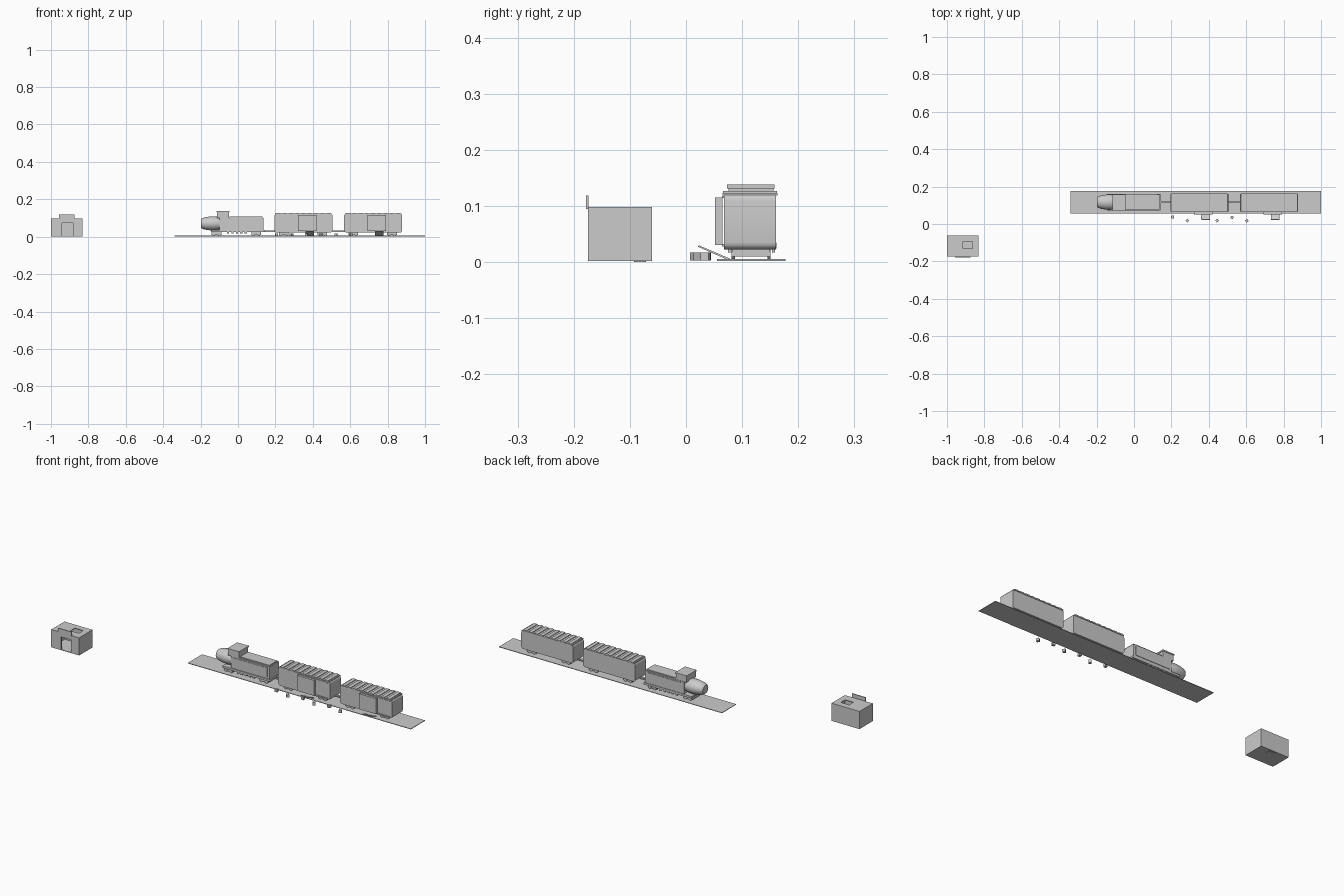
import bpy, bmesh, math
from mathutils import Matrix, Vector

if "Cube" in bpy.data.objects:
    bpy.data.objects.remove(bpy.data.objects["Cube"])

grey = bpy.data.materials.new("plain_grey")
grey.diffuse_color = (0.6, 0.6, 0.6, 1)
grey.use_nodes = True
grey.node_tree.nodes["Principled BSDF"].inputs["Base Color"].default_value = grey.diffuse_color


def finish(name, bm, smooth=False):
    bmesh.ops.recalc_face_normals(bm, faces=bm.faces)
    me = bpy.data.meshes.new(name)
    bm.to_mesh(me)
    bm.free()
    me.materials.append(grey)
    ob = bpy.data.objects.new(name, me)
    bpy.context.collection.objects.link(ob)
    if smooth:
        bpy.ops.object.select_all(action='DESELECT')
        ob.select_set(True)
        bpy.context.view_layer.objects.active = ob
        bpy.ops.object.shade_smooth_by_angle(angle=math.radians(35))
    return ob


def boxes(name, *specs):
    """One object from boxes given as (x0, x1, y0, y1, z0, z1)."""
    bm = bmesh.new()
    for x0, x1, y0, y1, z0, z1 in specs:
        m = Matrix.Translation(((x0 + x1) / 2, (y0 + y1) / 2, (z0 + z1) / 2))
        bmesh.ops.create_cube(bm, size=1, matrix=m @ Matrix.Diagonal((x1 - x0, y1 - y0, z1 - z0, 1)))
    return finish(name, bm)


def extrude_xz(name, pts, y0, y1):
    bm = bmesh.new()
    f = bm.faces.new([bm.verts.new((x, y0, z)) for x, z in pts])
    r = bmesh.ops.extrude_face_region(bm, geom=[f])
    bmesh.ops.translate(bm, vec=(0, y1 - y0, 0), verts=[v for v in r['geom'] if isinstance(v, bmesh.types.BMVert)])
    return finish(name, bm, True)


def rounded(x0, x1, z0, z1, r, n=5):
    pts = []
    for cx, cz, a in ((x1 - r, z1 - r, 0), (x0 + r, z1 - r, 90), (x0 + r, z0 + r, 180), (x1 - r, z0 + r, 270)):
        for i in range(n):
            t = math.radians(a + 90 * i / (n - 1))
            pts.append((cx + r * math.cos(t), cz + r * math.sin(t)))
    return pts


def bogie(name, x):
    # frame with two axles of wheels
    boxes(name + "_frame", (x - 0.026, x + 0.026, 0.082, 0.15, 0.01, 0.024))
    bm = bmesh.new()
    for dx in (-0.015, 0.015):
        for y in (0.084, 0.148):
            m = Matrix.Translation((x + dx, y, 0.0145)) @ Matrix.Rotation(math.pi / 2, 4, 'X')
            bmesh.ops.create_cone(bm, cap_ends=True, segments=16, radius1=0.009, radius2=0.009, depth=0.006, matrix=m)
    finish(name + "_wheels", bm, True)


# platform under the train
boxes("track_bed", (-0.34, 1.0, 0.055, 0.177, 0.0025, 0.0055))

# small hut: walls, open doorway, roof with hatch, sign
X0, X1, Y0, Y1, T = -1.0, -0.832, -0.175, -0.061, 0.005
boxes("hut_floor", (X0, X1, Y0, Y1, 0.002, 0.005), (-0.93, -0.89, -0.093, -0.071, 0, 0.002))
boxes("hut_walls", (X0, X0 + T, Y0, Y1, 0.002, 0.097), (X1 - T, X1, Y0, Y1, 0.002, 0.097),
      (X0, X1, Y1 - T, Y1, 0.002, 0.097), (X0, -0.94, Y0, Y0 + T, 0.002, 0.097),
      (-0.882, X1, Y0, Y0 + T, 0.002, 0.097), (-0.94, -0.882, Y0, Y0 + T, 0.074, 0.097))
boxes("hut_roof", (X0, -0.914, Y0, Y1, 0.094, 0.098), (-0.864, X1, Y0, Y1, 0.094, 0.098),
      (-0.914, -0.864, Y0, -0.132, 0.094, 0.098), (-0.914, -0.864, -0.094, Y1, 0.094, 0.098))
boxes("hut_sign", (-0.957, -0.875, -0.178, -0.174, 0.095, 0.119))

# locomotive: underframe, hood, raised deck, cab with roof
boxes("engine_underframe", (-0.145, 0.142, 0.073, 0.161, 0.024, 0.035))
boxes("engine_hood", (-0.098, 0.135, 0.078, 0.158, 0.035, 0.101))
boxes("engine_hood_top", (-0.045, 0.13, 0.084, 0.152, 0.1, 0.107))
boxes("engine_cab", (-0.112, -0.048, 0.076, 0.156, 0.1, 0.132))
boxes("engine_cab_roof", (-0.115, -0.045, 0.073, 0.158, 0.131, 0.138))
boxes("engine_side_panels", *[(-0.085, 0.122, y, y + 0.003, 0.044, 0.094) for y in (0.0755, 0.1575)])
boxes("engine_steps", *[(-0.06 + 0.024 * i, -0.048 + 0.024 * i, y, y + 0.006, 0.017, 0.025)
                        for i in range(5) for y in (0.075, 0.153)])

# rounded nose: profile turned about the long axis
prof = [(-0.199, 0.0), (-0.199, 0.024), (-0.194, 0.029), (-0.183, 0.034),
        (-0.165, 0.038), (-0.14, 0.041), (-0.125, 0.041), (-0.095, 0.036)]
bm = bmesh.new()
vs = [bm.verts.new((x, 0.117, 0.071 + r)) for x, r in prof]
es = [bm.edges.new(p) for p in zip(vs, vs[1:])]
bmesh.ops.spin(bm, geom=vs + es, cent=(0, 0.117, 0.071), axis=(1, 0, 0), angle=2 * math.pi, steps=24)
bmesh.ops.remove_doubles(bm, verts=bm.verts, dist=1e-5)
for v in bm.verts:
    v.co.z = 0.071 + (v.co.z - 0.071) * 0.92
finish("engine_nose", bm, True)
bogie("engine_front_bogie", -0.115)
bogie("engine_rear_bogie", 0.097)

# two freight wagons with ribbed roof, sliding door and loading ramp
for n, x in enumerate((0.194, 0.566), 1):
    w = f"wagon_{n}"
    L = x + 0.312
    extrude_xz(w + "_body", rounded(x, L, 0.023, 0.122, 0.012), 0.068, 0.16)
    boxes(w + "_roof", (x + 0.005, L - 0.005, 0.065, 0.163, 0.119, 0.1235))
    boxes(w + "_roof_ribs", *[(x + 0.012 + 0.0335 * i, x + 0.032 + 0.0335 * i, 0.066, 0.162, 0.1235, 0.127)
                              for i in range(9)])
    boxes(w + "_door", (x + 0.126, x + 0.226, 0.052, 0.065, 0.031, 0.115))
    boxes(w + "_door_rails", *[(x + 0.12, L - 0.012, 0.064, 0.069, z, z + 0.004) for z in (0.028, 0.114)])
    ramp = [(0.021, 0.0275), (0.023, 0.030), (0.08, 0.0055), (0.077, 0.003)]
    bm = bmesh.new()
    a, b = [[bm.verts.new((rx, y, z)) for y, z in ramp] for rx in (x + 0.166, x + 0.211)]
    bm.faces.new(a)
    bm.faces.new(b[::-1])
    for i in range(4):
        j = (i + 1) % 4
        bm.faces.new((a[i], a[j], b[j], b[i]))
    finish(w + "_ramp", bm)
    bogie(w + "_front_bogie", x + 0.05)
    bogie(w + "_rear_bogie", L - 0.055)

# couplings between the vehicles
boxes("couplings", (0.14, 0.197, 0.112, 0.122, 0.026, 0.032), (0.504, 0.569, 0.112, 0.122, 0.026, 0.032))

# row of small crates beside the train
for i, y in enumerate((0.037, 0.018, 0.037, 0.018, 0.035, 0.017)):
    bm = bmesh.new()
    m = Matrix.Translation((0.206 + 0.0795 * i, y, 0.01)) @ Matrix.Rotation(0.1 + 0.7 * i, 4, 'Z')
    bmesh.ops.create_cube(bm, size=0.0145, matrix=m)
    finish(f"crate_{i + 1}", bm)
